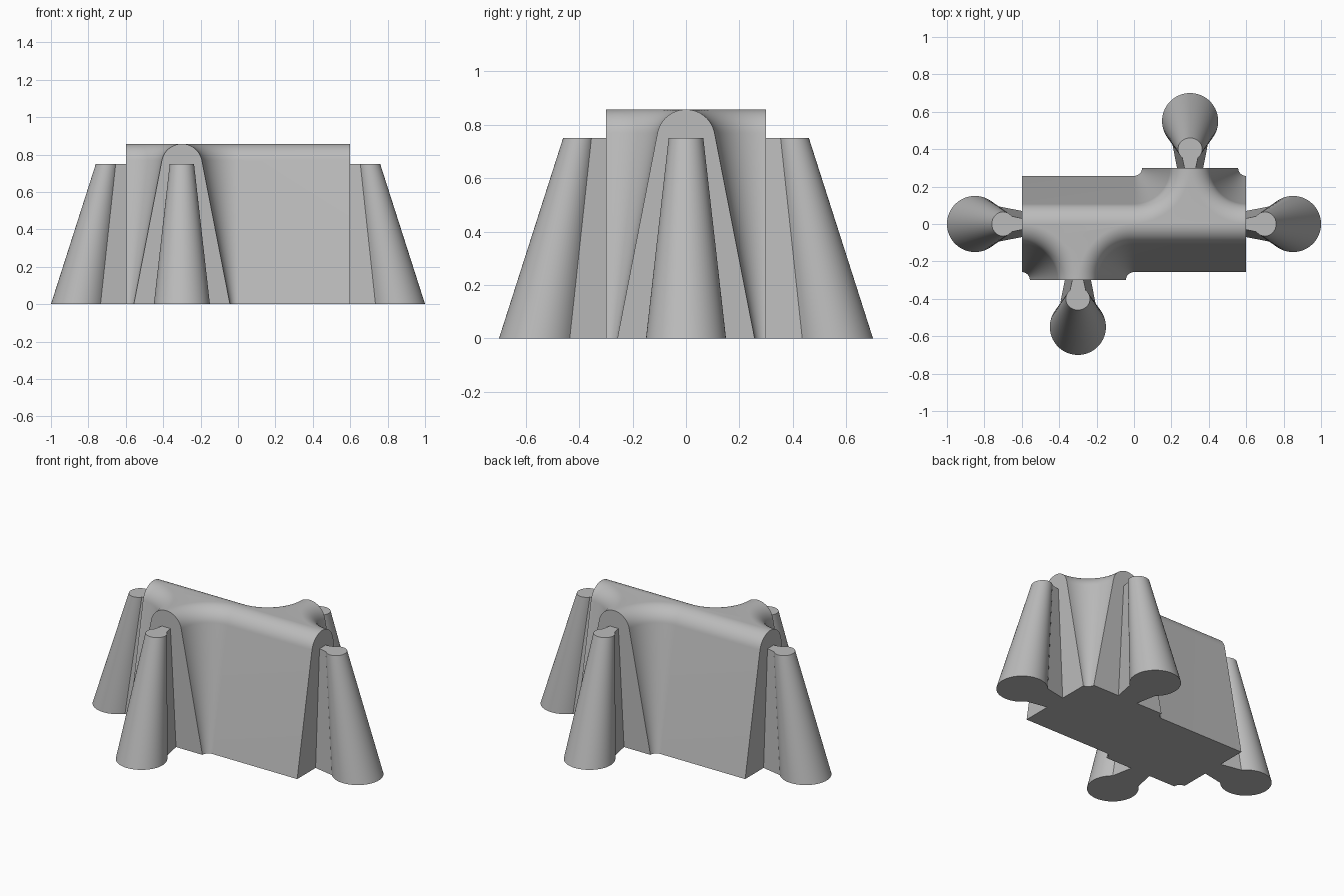
import bpy, bmesh, math
from mathutils import Matrix, Vector

cube = bpy.data.objects.get("Cube")
if cube:
    bpy.data.objects.remove(cube, do_unlink=True)

grey = bpy.data.materials.new("plain grey")
grey.use_nodes = True
colour = (0.5, 0.5, 0.5, 1)
grey.diffuse_color = colour
grey.node_tree.nodes["Principled BSDF"].inputs["Base Color"].default_value = colour


def arc(cx, cy, r, start, end, steps):
    """Points along an arc, angles in degrees."""
    angles = [math.radians(start + (end - start) * i / steps) for i in range(steps + 1)]
    return [(cx + r * math.cos(a), cy + r * math.sin(a)) for a in angles]


def loft(name, rings, place=Matrix()):
    """Skin equal-length (outline, height) rings from bottom to top, with caps."""
    bm = bmesh.new()
    loops = [[bm.verts.new(place @ Vector((x, y, z))) for x, y in pts] for pts, z in rings]
    for low, high in zip(loops, loops[1:]):
        for i in range(len(low)):
            j = (i + 1) % len(low)
            bm.faces.new((low[i], low[j], high[j], high[i]))
    bm.faces.new(loops[0][::-1])
    bm.faces.new(loops[-1])
    mesh = bpy.data.meshes.new(name)
    bm.to_mesh(mesh)
    bm.free()
    mesh.materials.append(grey)
    obj = bpy.data.objects.new(name, mesh)
    bpy.context.collection.objects.link(obj)
    bpy.context.view_layer.objects.active = obj
    obj.select_set(True)
    bpy.ops.object.shade_smooth_by_angle(angle=math.radians(30))
    obj.select_set(False)
    return obj


# Wall: two square tiles with opposite side branches and rounded inner corners
TILE = 0.3


def wall_outline(w):
    r = TILE - w
    half = [(-2 * TILE, w)]
    half += arc(-2 * TILE, -TILE, r, 90, 0, 20)
    half += arc(0, -TILE, r, 180, 90, 20)
    return half + [(-x, -y) for x, y in half]


# Sloping sides run tangent into a round crest
crest = arc(0, 0.748, 0.109, 11, 88.5, 14)
profile = [(0.257, 0)] + crest
loft("wall", [(wall_outline(w), z) for w, z in profile])

# Connectors: keyhole section with a leaning, tapering post
post = arc(0.25, 0, 0.15, -140, 140, 48)
key = [(0, -0.07)] + post + [(0, 0.07)]
key_top = [(x * 0.4, y * 0.433) for x, y in key]
ends = {
    "right_connector": (-0.6, 0, 180),
    "left_connector": (0.6, 0, 0),
    "front_connector": (-0.3, -0.3, -90),
    "back_connector": (0.3, 0.3, 90),
}
for name, (x, y, turn) in ends.items():
    place = Matrix.Translation((x, y, 0)) @ Matrix.Rotation(math.radians(turn), 4, "Z")
    loft(name, [(key, 0), (key_top, 0.75)], place)
